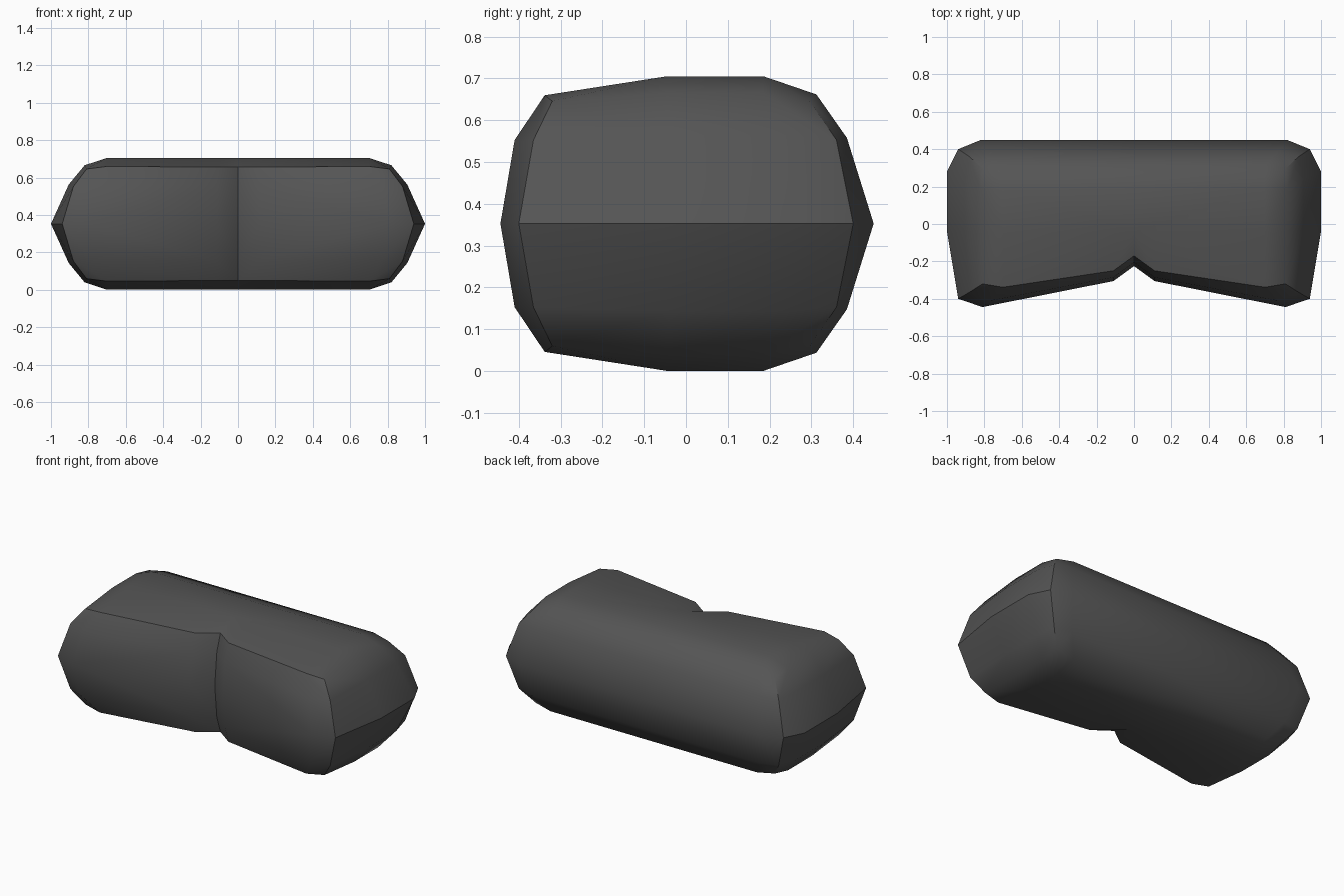
import bpy, bmesh, math

if "Cube" in bpy.data.objects:
    bpy.data.objects.remove(bpy.data.objects["Cube"])

# Rings of one upper half-side, from the widest outline to the flat top;
# each runs from the back centre round the side to the front notch
rings = [
    [(0, .449, 0), (.82, .449, 0), (.94, .40, 0), (1, .28, 0), (1, -.04, 0),
     (.94, -.40, 0), (.81, -.444, 0), (.11, -.305, 0), (0, -.225, 0)],
    [(0, .385, .205), (.77, .385, .205), (.88, .36, .20), (.905, .24, .21), (.905, -.04, .21),
     (.88, -.365, .20), (.77, -.41, .20), (.11, -.285, .20), (0, -.205, .20)],
    [(0, .312, .309), (.70, .312, .309), (.81, .296, .293), (.82, .185, .313), (.82, -.045, .313),
     (.81, -.32, .293), (.70, -.338, .307), (.11, -.25, .303), (0, -.17, .303)],
    [(0, .185, .3525), (.70, .185, .3525), (.70, .185, .3525), (.70, .185, .3525), (.70, -.045, .3525),
     (.70, -.045, .3525), (.70, -.045, .3525), (.11, -.045, .3525), (0, -.045, .3525)],
]

bm = bmesh.new()
grid = [[bm.verts.new(p) for p in ring] for ring in rings]
for lower, upper in zip(grid, grid[1:]):
    for i in range(len(lower) - 1):
        bm.faces.new((lower[i], upper[i], upper[i + 1], lower[i + 1]))
bm.faces.new(grid[-1])
bmesh.ops.remove_doubles(bm, verts=bm.verts, dist=.0005)
bmesh.ops.dissolve_degenerate(bm, edges=bm.edges, dist=.0005)

# Mirror to the lower half and then to the other side
for axis in ((1, 1, -1), (-1, 1, 1)):
    copy = bmesh.ops.duplicate(bm, geom=bm.verts[:] + bm.edges[:] + bm.faces[:])["geom"]
    for v in [g for g in copy if isinstance(g, bmesh.types.BMVert)]:
        v.co = [c * a for c, a in zip(v.co, axis)]
    bmesh.ops.remove_doubles(bm, verts=bm.verts, dist=.0005)
# Remove the centre seam in the flat faces
bmesh.ops.recalc_face_normals(bm, faces=bm.faces)

mesh = bpy.data.meshes.new("notched_cushion")
bm.to_mesh(mesh)
bm.free()
cushion = bpy.data.objects.new("notched_cushion", mesh)
cushion.location.z = .3525
bpy.context.collection.objects.link(cushion)

# Dark grey material
mat = bpy.data.materials.new("dark_grey")
mat.diffuse_color = (.09, .09, .09, 1)
mat.use_nodes = True
mat.node_tree.nodes["Principled BSDF"].inputs["Base Color"].default_value = mat.diffuse_color
mesh.materials.append(mat)

# Soft shading with the main creases kept
bpy.context.view_layer.objects.active = cushion
cushion.select_set(True)
bpy.ops.object.shade_smooth_by_angle(angle=math.radians(40))
